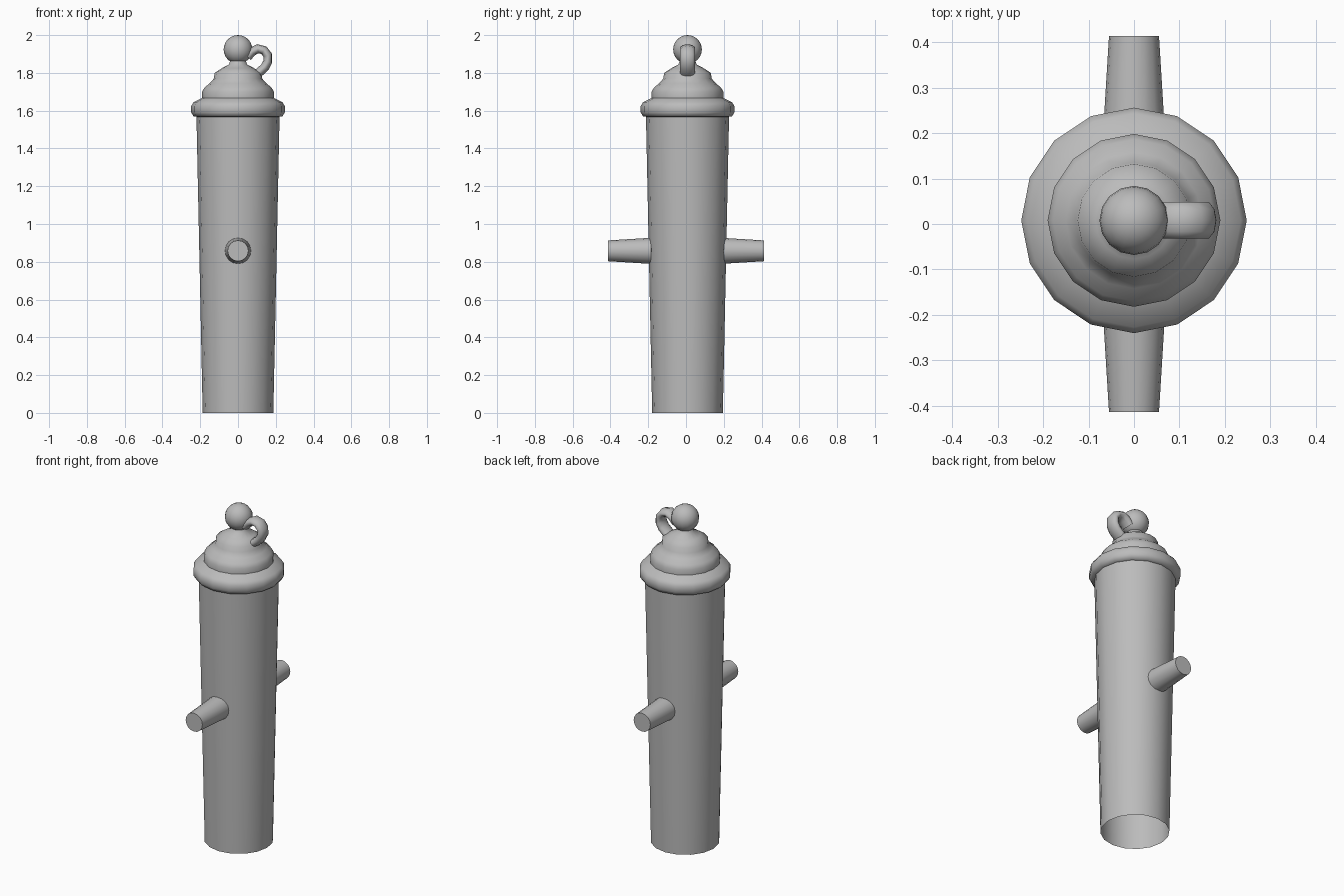
import bpy, bmesh, math
from mathutils import Vector

cube = bpy.data.objects.get("Cube")
if cube:
    bpy.data.objects.remove(cube)

CY = 0.008  # barrel axis offset along y

iron = bpy.data.materials.new("iron_grey")
iron.use_nodes = True
GREY = (0.5, 0.5, 0.5, 1)
iron.diffuse_color = GREY
iron.node_tree.nodes["Principled BSDF"].inputs["Base Color"].default_value = GREY


def loft(name, rings, cap_start=False, cap_end=False, angle=40):
    """Skin a list of equally sized rings of points."""
    bm = bmesh.new()
    loops = [[bm.verts.new(p) for p in ring] for ring in rings]
    n = len(loops[0])
    for a, b in zip(loops, loops[1:]):
        for i in range(n):
            j = (i + 1) % n
            bm.faces.new((a[i], a[j], b[j], b[i]))
    if cap_start:
        bm.faces.new(loops[0][::-1])
    if cap_end:
        bm.faces.new(loops[-1])
    mesh = bpy.data.meshes.new(name)
    bm.to_mesh(mesh)
    bm.free()
    obj = bpy.data.objects.new(name, mesh)
    bpy.context.collection.objects.link(obj)
    mesh.materials.append(iron)
    bpy.ops.object.select_all(action="DESELECT")
    obj.select_set(True)
    bpy.context.view_layer.objects.active = obj
    bpy.ops.object.shade_smooth_by_angle(angle=math.radians(angle))
    return obj


def ring(centre, u, v, ru, rv, n):
    u, v = Vector(u), Vector(v)
    steps = [2 * math.pi * i / n for i in range(n)]
    return [Vector(centre) + u * ru * math.cos(t) + v * rv * math.sin(t) for t in steps]


def lathe(name, profile, **kw):
    return loft(name, [ring((0, CY, z), (1, 0, 0), (0, 1, 0), r, r, 16)
                       for r, z in profile], **kw)


# Barrel, open at the muzzle
lathe("barrel", [(0.187, 0), (0.22, 1.57)])

# Rounded band around the breech
lathe("breech_band", [(0.215, 1.567), (0.235, 1.57), (0.248, 1.59), (0.248, 1.625),
                      (0.235, 1.645), (0.19, 1.668)], angle=60)

# Domed breech with a stepped crown and neck
lathe("breech_dome", [(0.19, 1.668), (0.19, 1.70), (0.178, 1.722), (0.15, 1.745),
                      (0.128, 1.77), (0.124, 1.80), (0.085, 1.825), (0.048, 1.845),
                      (0.04, 1.87)], angle=50)

# Ball knob
bpy.ops.mesh.primitive_uv_sphere_add(segments=16, ring_count=12, radius=0.076,
                                     location=(0, CY, 1.924))
knob = bpy.context.object
knob.name = "knob"
knob.data.materials.append(iron)
bpy.ops.object.shade_smooth()

# Tapered trunnions on both sides
for name, s in (("front_trunnion", -1), ("back_trunnion", 1)):
    loft(name, [ring((0, y * s, 0.858), (-s, 0, 0), (0, 0, 1), r, r, 16)
                for y, r in ((0.185, 0.069), (0.414, 0.055))], cap_end=True)

# Flattened loop handle from knob to dome
path = [Vector((x, CY, z)) for x, z in ((0.05, 1.885), (0.075, 1.912), (0.105, 1.928),
        (0.137, 1.92), (0.158, 1.893), (0.158, 1.86), (0.142, 1.83), (0.118, 1.808),
        (0.09, 1.785))]
rings = []
for i, p in enumerate(path):
    t = (path[min(i + 1, len(path) - 1)] - path[max(i - 1, 0)]).normalized()
    side = Vector((0, 1, 0))
    rings.append(ring(p, side.cross(t), side, 0.024, 0.042, 10))
loft("loop_handle", rings, cap_start=True, cap_end=True, angle=60)
